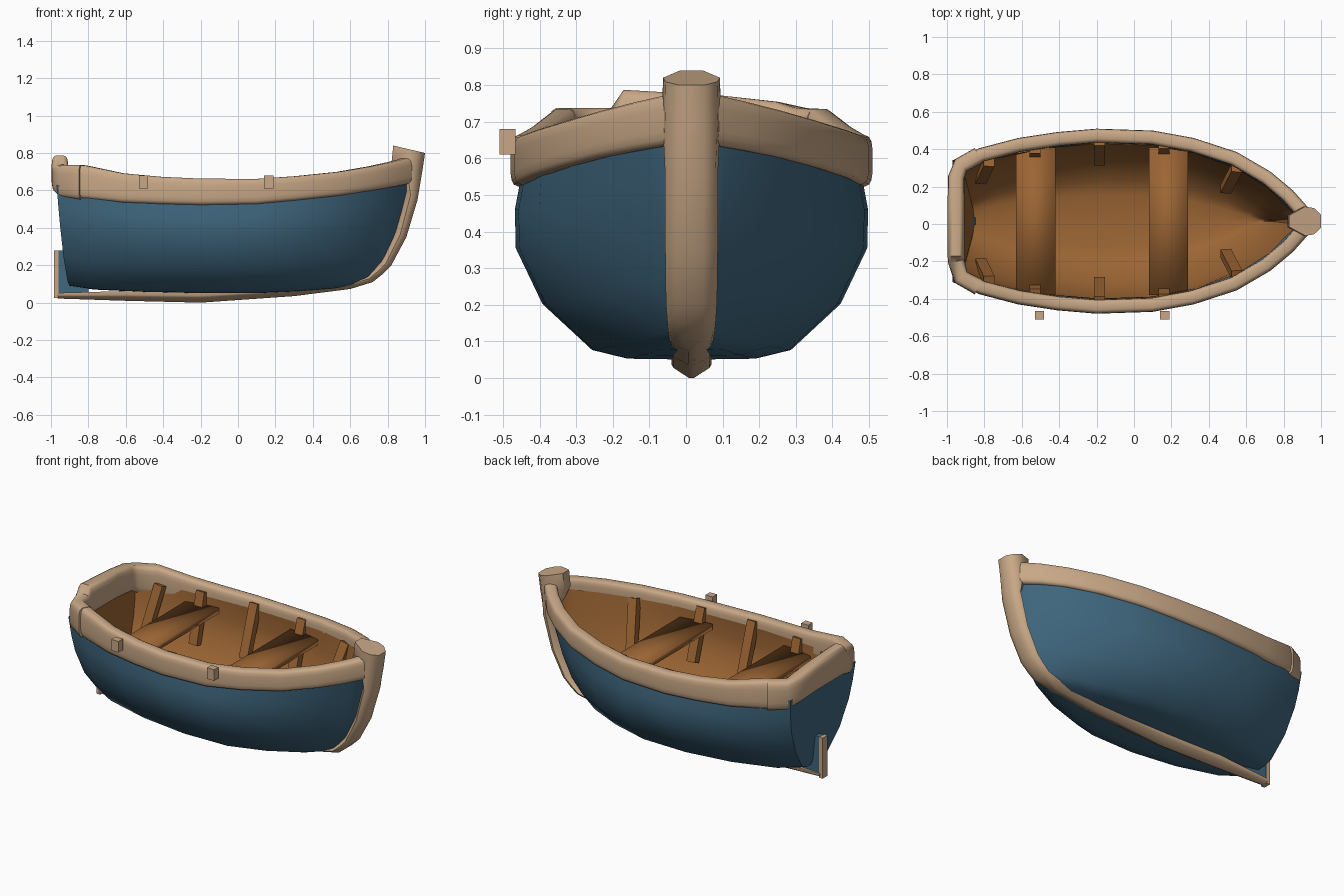
import bpy, bmesh, math
from mathutils import Vector

cube = bpy.data.objects.get("Cube")
if cube:
    bpy.data.objects.remove(cube, do_unlink=True)

CY = 0.015  # centreline of the boat


def material(name, rgb):
    m = bpy.data.materials.new(name)
    m.use_nodes = True
    m.diffuse_color = (*rgb, 1)
    m.node_tree.nodes["Principled BSDF"].inputs["Base Color"].default_value = (*rgb, 1)
    return m


BLUE = material("blue paint", (0.05, 0.135, 0.21))
TAN = material("pale wood", (0.58, 0.39, 0.24))
BROWN = material("warm brown wood", (0.33, 0.13, 0.034))


def finish(name, bm, mat, angle=50, flip=None):
    if flip is None:
        bmesh.ops.recalc_face_normals(bm, faces=bm.faces)
    elif flip:
        bmesh.ops.reverse_faces(bm, faces=bm.faces)
    me = bpy.data.meshes.new(name)
    bm.to_mesh(me)
    bm.free()
    me.materials.append(mat)
    ob = bpy.data.objects.new(name, me)
    bpy.context.collection.objects.link(ob)
    bpy.ops.object.select_all(action="DESELECT")
    ob.select_set(True)
    bpy.context.view_layer.objects.active = ob
    bpy.ops.object.shade_smooth_by_angle(angle=math.radians(angle))
    return ob


def loft(name, rings, mat, closed=True, caps=(True, True), angle=50, flip=None):
    bm = bmesh.new()
    vs = [[bm.verts.new(p) for p in r] for r in rings]
    n = len(rings[0])
    for a, b in zip(vs, vs[1:]):
        for i in range(n if closed else n - 1):
            j = (i + 1) % n
            bm.faces.new((a[i], b[i], b[j], a[j]))
    if caps[0]:
        bm.faces.new(vs[0])
    if caps[1]:
        bm.faces.new(vs[-1][::-1])
    return finish(name, bm, mat, angle, flip)


def sweep(name, path, half_w, mat):
    """Rounded band along path points (x, y, top, bottom)."""
    rings = []
    for i, (x, y, top, bot) in enumerate(path):
        a, b = path[max(i - 1, 0)], path[min(i + 1, len(path) - 1)]
        side = Vector((a[1] - b[1], b[0] - a[0], 0)).normalized()
        ring = []
        for k in range(16):
            t = math.tau * (k + 0.5) / 16
            c, s = math.cos(t), math.sin(t)
            u = math.copysign(abs(c) ** 0.5, c) * half_w
            v = math.copysign(abs(s) ** 0.5, s) * (top - bot) / 2
            ring.append(Vector((x, y, (top + bot) / 2 + v)) + side * u)
        rings.append(ring)
    return loft(name, rings, mat)


def bar(name, p0, p1, w, d, mat, angle=30, up=(1, 0, 0)):
    """Box beam from p0 to p1, w wide along up, d deep."""
    p0, p1, up = Vector(p0), Vector(p1), Vector(up)
    axis = (p1 - p0).normalized()
    across = axis.cross(up).normalized()
    up = across.cross(axis)
    ring = [(-1, -1), (1, -1), (1, 1), (-1, 1)]
    return loft(name, [[p + up * (a * w / 2) + across * (b * d / 2) for a, b in ring]
                       for p in (p0, p1)], mat, angle=angle)


# Hull stations: top x, bottom x, half width, top z, bottom z, sharpness
STATIONS = [
    (-.97, -.90, .34, .63, .09, .45), (-.80, -.77, .405, .60, .07, .25),
    (-.50, -.50, .46, .58, .057, .08), (-.20, -.20, .485, .575, .05, 0),
    (.10, .10, .475, .575, .05, 0), (.35, .33, .43, .59, .06, .15),
    (.58, .52, .345, .61, .075, .35), (.76, .64, .23, .64, .10, .6),
    (.87, .70, .12, .67, .12, .85), (.93, .75, .04, .69, .14, 1)]
SECTION = [(0, 0), (.36, .005), (.56, .05), (.84, .29), (.99, .58), (.995, .78), (.95, 1)]


def hull_rings(inset):
    rings = []
    for xt, xb, w, zt, zb, sharp in STATIONS:
        w = max(w - inset, 0.02)
        zb += inset * 1.3
        zt += inset * 0.6
        half = []
        for u, v in SECTION:
            u = u * (1 - sharp) + v ** 0.7 * 0.97 * sharp
            if inset:
                u *= 0.88 + 0.12 * v
            x = xb + (xt - xb) * v ** 0.6
            half.append((x * (1 - inset), u * w, zt * v + zb * (1 - v)))
        ring = [(x, CY - y, z) for x, y, z in reversed(half)]
        rings.append(ring + [(x, CY + y, z) for x, y, z in half[1:]])
    return rings


loft("hull_outside", hull_rings(0), BLUE, closed=False)
loft("hull_inside", hull_rings(0.05), BROWN, closed=False, flip=False)

# Gunwale rails: x, outer half width, top, bottom
RAIL = [(-.95, .325, .735, .57), (-.83, .39, .735, .555), (-.62, .445, .692, .535),
        (-.41, .477, .673, .527), (-.2, .495, .664, .522), (.1, .485, .662, .527),
        (.32, .445, .677, .547), (.55, .37, .70, .572), (.73, .265, .73, .60),
        (.85, .165, .755, .62), (.93, .075, .775, .635)]
for side, label in ((1, "left"), (-1, "right")):
    path = []
    for i, (x, w, top, bot) in enumerate(RAIL):
        a, b = RAIL[max(i - 1, 0)], RAIL[min(i + 1, len(RAIL) - 1)]
        n = Vector((b[1] - a[1], a[0] - b[0])).normalized() * 0.038
        path.append((x + n.x, CY + side * (w + n.y), top, bot))
    sweep(label + "_gunwale", path, 0.038, TAN)

# Transom rail wrapping both stern corners, raised in the middle
sweep("transom_rail", [
    (-.83, CY - .352, .738, .55), (-.925, CY - .30, .738, .56), (-.95, -.20, .738, .59),
    (-.952, -.17, .788, .60), (-.952, .10, .772, .60), (-.95, .25, .755, .59),
    (-.925, CY + .30, .738, .56), (-.83, CY + .352, .735, .55)], 0.045, TAN)

# Stem and keel in one run: outer x, z, inner x, z, half width
SPINE = [(1.0, .80, .83, .84, .078), (.985, .70, .82, .74, .08), (.96, .55, .885, .60, .073),
         (.90, .35, .835, .38, .072), (.82, .20, .76, .22, .07), (.77, .15, .72, .18, .067),
         (.72, .11, .68, .145, .064), (.60, .073, .58, .11, .058), (.30, .035, .30, .085, .055),
         (-.20, 0, -.20, .062, .055), (-.60, .01, -.60, .062, .05), (-.965, .022, -.965, .052, .03)]
rings = []
for ox, oz, ix, iz, w in SPINE:
    ring = []
    for t, s in ((1, .4), (.5, 1), (.22, .9), (0, .45), (0, -.45), (.22, -.9), (.5, -1), (1, -.4)):
        if ox < 0.7:  # keel is a shallow wedge
            t, s = {1: (1, s * 2.5), .5: (.6, s), .22: (.45, s), 0: (0, s * .3)}[t]
        ring.append((ox + (ix - ox) * t, CY + s * w, oz + (iz - oz) * t))
    rings.append(ring)
loft("stem_and_keel", rings, TAN)

# Skeg fin and stern post
fin = [(-.965, .04), (-.965, .28), (-.93, .28), (-.80, .08), (-.80, .04)]
loft("skeg", [[(x, CY + y, z) for x, z in fin] for y in (-.02, .02)], BLUE, angle=30)
bar("stern_post", (-.972, CY, .024), (-.972, CY, .28), .026, .05, TAN)

# Benches
for name, x in (("rear_bench", -.525), ("front_bench", .185)):
    bar(name, (x, CY - .395, .54), (x, CY + .395, .54), .21, .035, BROWN, angle=180)

# Ribs: top x, top offset, foot x, foot offset
RIBS = [(-.775, .315, -.82, .22), (-.53, .385, -.53, .31), (-.185, .425, -.185, .32),
        (.16, .41, .16, .31), (.55, .285, .49, .17)]
for i, (xt, yt, xf, yf) in enumerate(RIBS):
    for side, label in ((1, "left"), (-1, "right")):
        bar(f"{label}_rib_{i + 1}", (xf, CY + side * yf, .33), (xt, CY + side * yt, .64),
            .058, .045, BROWN)

# Oar pegs on the right-hand rail
for name, x in (("rear_oar_peg", -.505), ("front_oar_peg", .165)):
    bar(name, (x, -.488, .61), (x, -.488, .68), .05, .044, TAN)
